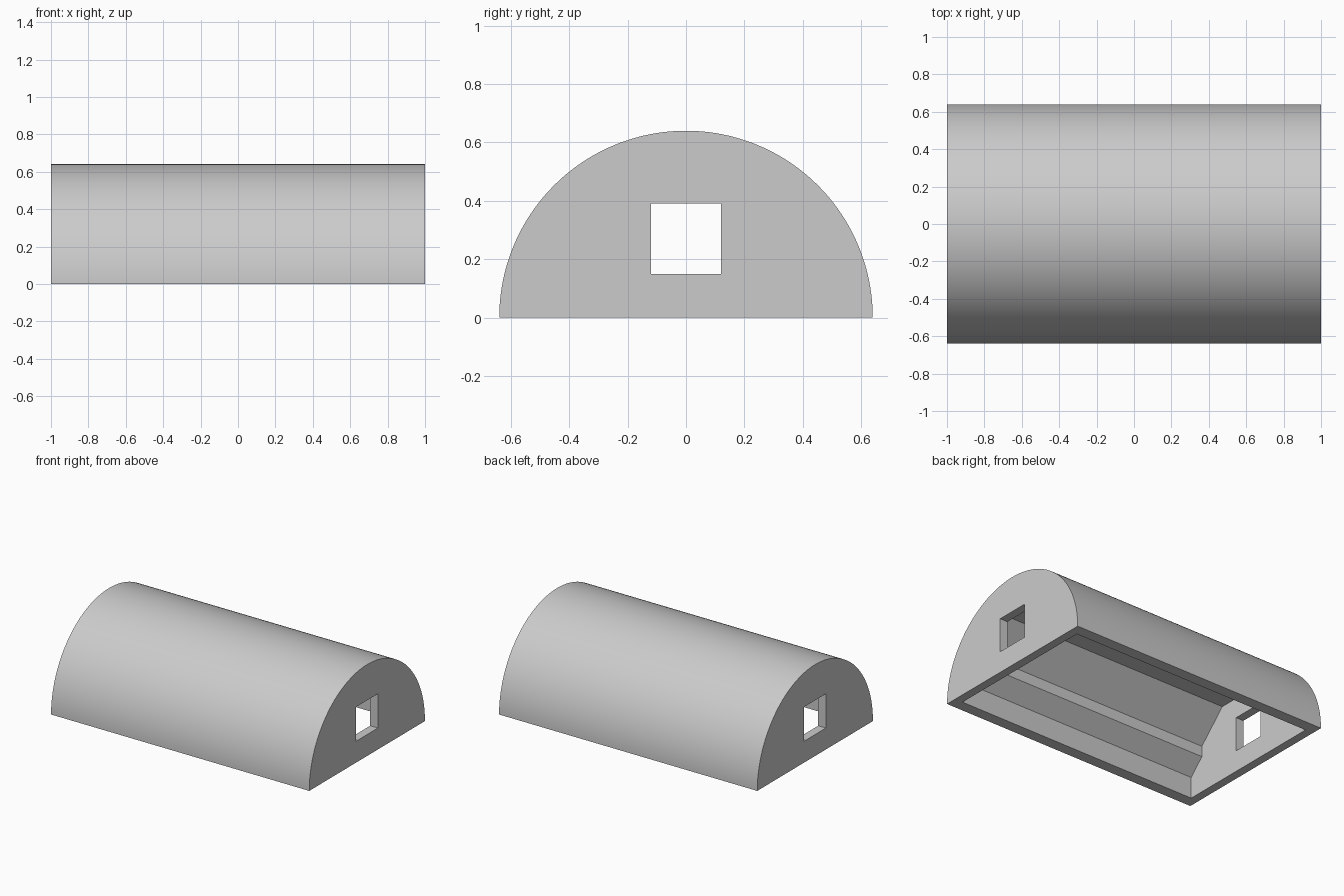
import bpy
import bmesh
from math import pi, cos, sin, radians

cube = bpy.data.objects.get("Cube")
if cube:
    bpy.data.objects.remove(cube, do_unlink=True)

RADIUS = 0.64
HALF_LENGTH = 1.0
END_WALL = 0.06
ARC_STEPS = 96

grey = bpy.data.materials.new("light_grey")
grey.use_nodes = True
colour = (0.6, 0.6, 0.6, 1)
grey.diffuse_color = colour
grey.node_tree.nodes["Principled BSDF"].inputs["Base Color"].default_value = colour


def extrude_along_x(name, profile, half):
    """Solid from a (y, z) profile, running from -half to +half in x."""
    bm = bmesh.new()
    face = bm.faces.new([bm.verts.new((-half, y, z)) for y, z in profile])
    moved = bmesh.ops.extrude_face_region(bm, geom=[face])["geom"]
    verts = [v for v in moved if isinstance(v, bmesh.types.BMVert)]
    bmesh.ops.translate(bm, verts=verts, vec=(2 * half, 0, 0))
    bmesh.ops.recalc_face_normals(bm, faces=bm.faces)
    mesh = bpy.data.meshes.new(name)
    bm.to_mesh(mesh)
    bm.free()
    mesh.materials.append(grey)
    obj = bpy.data.objects.new(name, mesh)
    bpy.context.collection.objects.link(obj)
    return obj


def mirrored(right_half):
    return right_half + [(-y, z) for y, z in reversed(right_half)]


# Half-round outer shell
arc = [(RADIUS * cos(pi * i / ARC_STEPS), RADIUS * sin(pi * i / ARC_STEPS))
       for i in range(ARC_STEPS + 1)]
shell = extrude_along_x("half_round_shell", arc, HALF_LENGTH)

# Stepped cavity, open underneath
cavity = extrude_along_x("cavity_cutter", mirrored(
    [(0.56, -0.1), (0.56, 0.15), (0.455, 0.255), (0.455, 0.33), (0.255, 0.53)]),
    HALF_LENGTH - END_WALL)

# Square window through both end walls
window = extrude_along_x("window_cutter", mirrored([(0.12, 0.15), (0.12, 0.39)]),
                         HALF_LENGTH + 0.1)

bpy.ops.object.select_all(action="DESELECT")
shell.select_set(True)
bpy.context.view_layer.objects.active = shell
for cutter in (cavity, window):
    cutter.hide_render = True
    cut = shell.modifiers.new(cutter.name, "BOOLEAN")
    cut.operation = "DIFFERENCE"
    cut.solver = "EXACT"
    cut.object = cutter
    bpy.ops.object.modifier_apply(modifier=cut.name)
    bpy.data.objects.remove(cutter, do_unlink=True)

# Smooth roof, crisp edges
bpy.ops.object.shade_smooth_by_angle(angle=radians(20))
